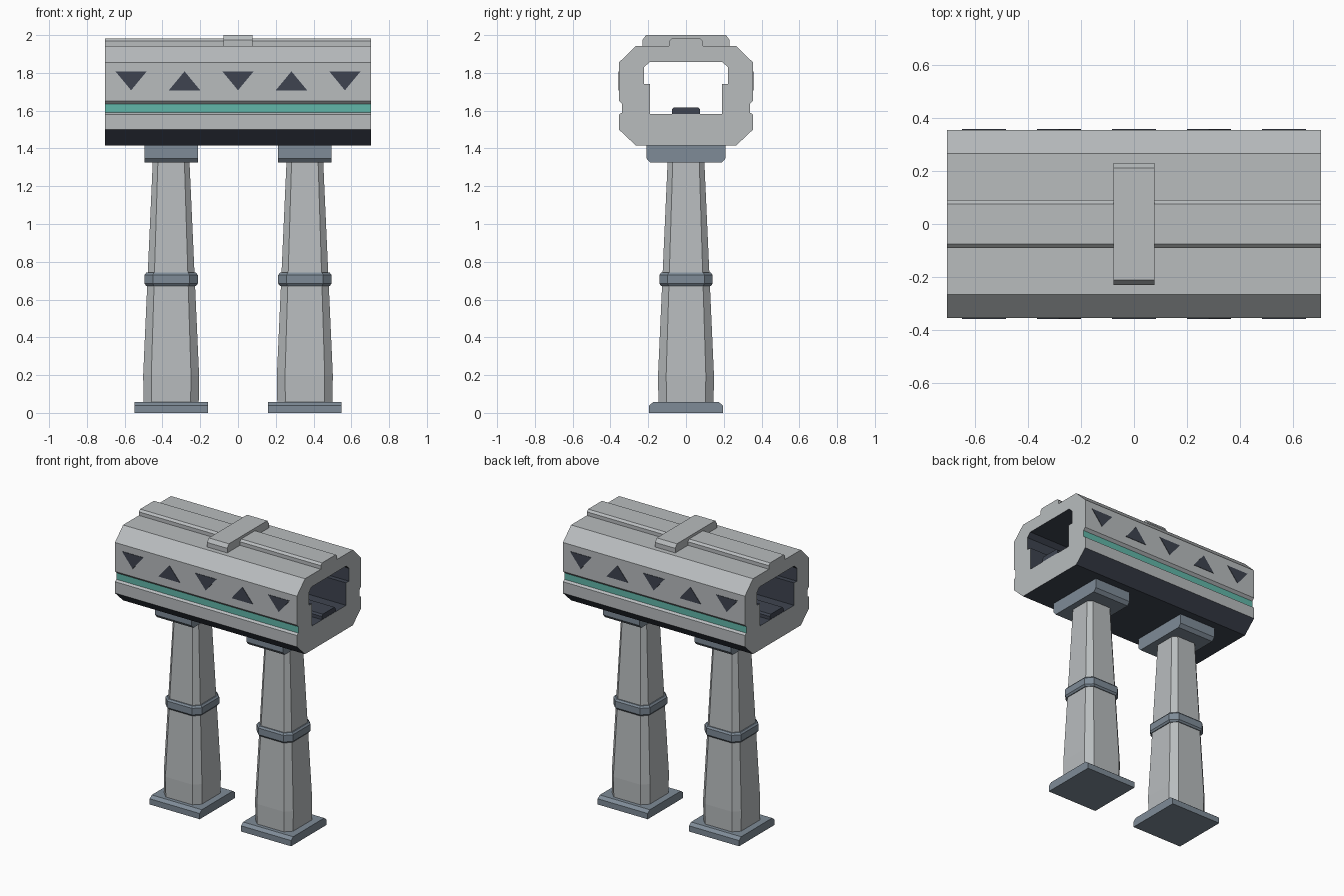
import bpy, bmesh
from mathutils import Vector

cube = bpy.data.objects.get("Cube")
if cube:
    bpy.data.objects.remove(cube, do_unlink=True)


def material(name, rgb):
    lin = [((c / 255 + 0.055) / 1.055) ** 2.4 for c in rgb] + [1.0]
    m = bpy.data.materials.new(name)
    m.use_nodes = True
    m.diffuse_color = lin
    m.node_tree.nodes["Principled BSDF"].inputs["Base Color"].default_value = lin
    return m


GREY = material("light grey", (184, 188, 190))
STEEL = material("blue grey", (126, 139, 151))
DARK = material("dark slate", (62, 68, 80))
TEAL = material("teal", (97, 182, 168))


def finish(name, bm, *mats):
    bmesh.ops.recalc_face_normals(bm, faces=bm.faces)
    me = bpy.data.meshes.new(name)
    bm.to_mesh(me)
    bm.free()
    ob = bpy.data.objects.new(name, me)
    for m in mats:
        me.materials.append(m)
    bpy.context.collection.objects.link(ob)
    return ob


def mirrored(half):
    """Close a half outline (y, z) by mirroring it across y = 0."""
    return half + [(-y, z) for y, z in reversed(half)]


def extrude_x(loops, x0, x1):
    """Extrude one outline, or an outline with a hole, along x."""
    bm = bmesh.new()
    edges = []
    for loop in loops:
        vs = [bm.verts.new((x0, y, z)) for y, z in loop]
        edges += [bm.edges.new((v, vs[i - 1])) for i, v in enumerate(vs)]
    bmesh.ops.triangle_fill(bm, edges=edges, use_beauty=True)
    res = bmesh.ops.extrude_face_region(bm, geom=bm.faces[:], use_keep_orig=True)
    moved = [g for g in res["geom"] if isinstance(g, bmesh.types.BMVert)]
    bmesh.ops.translate(bm, verts=moved, vec=(x1 - x0, 0, 0))
    bmesh.ops.recalc_face_normals(bm, faces=bm.faces)
    return bm


def octagon_stack(rings, cx):
    """Stack chamfered squares given as (half width, flat half width, z)."""
    bm = bmesh.new()
    layers = []
    for h, f, z in rings:
        pts = [(f, -h), (h, -f), (h, f), (f, h), (-f, h), (-h, f), (-h, -f), (-f, -h)]
        layers.append([bm.verts.new((cx + x, y, z)) for x, y in pts])
    for a, b in zip(layers, layers[1:]):
        for i in range(8):
            bm.faces.new((a[i - 1], a[i], b[i], b[i - 1]))
    bm.faces.new(layers[0])
    bm.faces.new(layers[-1])
    return bm


# Tunnel shell with side grooves, roof ridge and hollow passage
L = 0.705
outer = mirrored([(0.265, 1.415), (0.355, 1.50), (0.355, 1.58), (0.338, 1.59),
                  (0.338, 1.635), (0.355, 1.652), (0.355, 1.855), (0.265, 1.943),
                  (0.09, 1.943), (0.09, 1.968), (0.076, 1.982)])
inner = mirrored([(0.19, 1.583), (0.19, 1.74), (0.222, 1.74),
                  (0.222, 1.83), (0.192, 1.858)])
bm = extrude_x([outer, inner], -L, L)
for f in bm.faces:
    c = f.calc_center_median()
    if abs(f.normal.x) > 0.5:
        continue
    inside = abs(c.y) < 0.23 and 1.57 < c.z < 1.87
    if inside or c.z < 1.49:
        f.material_index = 1
    elif abs(c.y) < 0.345 and 1.592 < c.z < 1.64:
        f.material_index = 2
finish("tunnel_shell", bm, GREY, DARK, TEAL)

# Rail along the tunnel floor
rail = mirrored([(0.075, 1.575), (0.075, 1.605), (0.065, 1.618)])
finish("floor_rail", extrude_x([rail], -L + 0.002, L - 0.002), DARK)

# Strap across the roof
strap = mirrored([(0.23, 1.94), (0.23, 1.975), (0.212, 2.0)])
finish("roof_strap", extrude_x([strap], -0.078, 0.078), GREY)

# Triangular windows, alternating down and up on both sides
for side, label in ((-1, "front"), (1, "back")):
    for i in range(5):
        cx = (i - 2) * 0.283
        flip = 1 if i % 2 == 0 else -1
        tri = [(-0.083, 0.05), (0.083, 0.05), (0, -0.05)]
        bm = bmesh.new()
        base = [bm.verts.new((cx + x, side * 0.352, 1.758 + flip * z)) for x, z in tri]
        face = bm.faces.new(base)
        res = bmesh.ops.extrude_face_region(bm, geom=[face], use_keep_orig=True)
        top = [g for g in res["geom"] if isinstance(g, bmesh.types.BMVert)]
        bmesh.ops.translate(bm, verts=top, vec=Vector((0, side * 0.006, 0)))
        finish(f"{label}_window_{i + 1}", bm, DARK)

# Two pillars with foot, collar and head
foot = mirrored([(0.195, 0), (0.195, 0.04), (0.172, 0.058)])
head = mirrored([(0.19, 1.325), (0.21, 1.348), (0.21, 1.418)])
for side, label in ((-1, "right"), (1, "left")):
    cx = side * 0.354
    finish(f"{label}_foot", extrude_x([foot], cx - 0.194, cx + 0.194), STEEL)
    finish(f"{label}_head", extrude_x([head], cx - 0.141, cx + 0.141), STEEL)
    shaft = [(0.146, 0.103, 0.05), (0.148, 0.105, 0.2), (0.097, 0.07, 1.335)]
    finish(f"{label}_shaft", octagon_stack(shaft, cx), GREY)
    collar = [(0.132, 0.092, 0.672), (0.141, 0.097, 0.684),
              (0.141, 0.097, 0.73), (0.132, 0.092, 0.742)]
    finish(f"{label}_collar", octagon_stack(collar, cx), STEEL)
